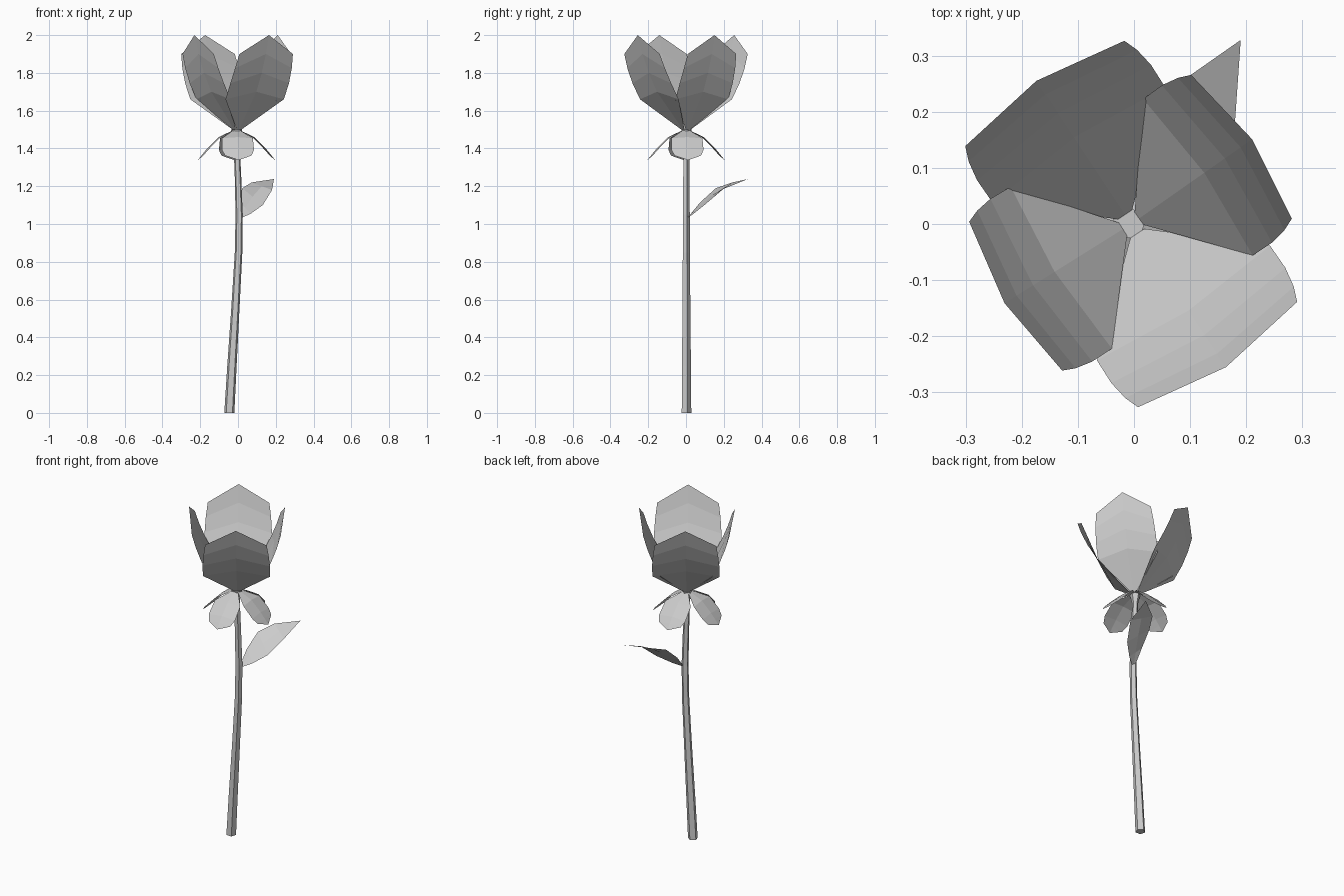
import bpy
import bmesh
from math import sin, cos, pi, radians
from mathutils import Vector, Matrix

cube = bpy.data.objects.get("Cube")
if cube:
    bpy.data.objects.remove(cube)

# One plain grey for the whole flower
grey = bpy.data.materials.new("soft_grey")
grey.use_nodes = True
colour = (0.6, 0.6, 0.6, 1)
grey.diffuse_color = colour
grey.node_tree.nodes["Principled BSDF"].inputs["Base Color"].default_value = colour


def finish(name, bm):
    mesh = bpy.data.meshes.new(name)
    bm.to_mesh(mesh)
    bm.free()
    mesh.materials.append(grey)
    obj = bpy.data.objects.new(name, mesh)
    bpy.context.collection.objects.link(obj)
    return obj


def blade(name, rows, angle, origin=(0, 0), reach=1, width=1):
    """Thin folded sheet along a midrib. Each row holds:
    reach, height, half width, edge setback, edge drop, sideways tilt."""
    bm = bmesh.new()
    grid = []
    for r, z, half, back, drop, tilt in rows:
        grid.append([bm.verts.new(((r - back * abs(s)) * reach, s * half * width,
                                   z - drop * abs(s) + tilt * s))
                     for s in (-1, 0, 1)])
    for a, b in zip(grid, grid[1:]):
        for i in range(2):
            bm.faces.new((a[i], a[i + 1], b[i + 1], b[i]))
    bmesh.ops.remove_doubles(bm, verts=bm.verts, dist=0.0005)
    bm.transform(Matrix.Translation((*origin, 0)) @ Matrix.Rotation(radians(angle), 4, "Z"))
    return finish(name, bm)


# Stem: tapered five-sided tube with a gentle bend and a flared top
path = [(-0.046, 0, 0.028), (-0.032, 0.25, 0.026), (-0.014, 0.55, 0.023),
        (0.003, 0.85, 0.021), (0.006, 1.05, 0.02), (0, 1.25, 0.018),
        (-0.008, 1.44, 0.017), (-0.008, 1.5, 0.031)]
bm = bmesh.new()
rings = [[bm.verts.new((x + r * cos(pi / 2 + k * 2 * pi / 5),
                        r * sin(pi / 2 + k * 2 * pi / 5), z)) for k in range(5)]
         for x, z, r in path]
for a, b in zip(rings, rings[1:]):
    for k in range(5):
        n = (k + 1) % 5
        bm.faces.new((a[k], a[n], b[n], b[k]))
bm.faces.new(rings[0][::-1])
bm.faces.new(rings[-1])
finish("stem", bm)

# Petals: a wider outer pair and a more upright inner pair
petal_rows = [(0.02, 1.5, 0.015, 0, 0, 0),
              (0.185, 1.7, 0.185, 0.016, 0.04, 0),
              (0.237, 1.8, 0.186, 0.02, 0.055, 0),
              (0.277, 1.9, 0.18, 0.024, 0.075, 0),
              (0.306, 2.0, 0.17, 0.027, 0.1, 0)]
for name, angle, reach, width in (("petal_front", -56.5, 1, 1),
                                  ("petal_back", 123.5, 1, 1),
                                  ("petal_left", 35, 0.86, 0.92),
                                  ("petal_right", 212, 0.87, 0.92)):
    blade(name, petal_rows, angle, (-0.005, 0), reach, width)

# Sepals: four drooping blades beneath the petals
sepal_rows = [(0.01, 1.5, 0.012, 0, 0, 0),
              (0.095, 1.46, 0.082, 0, 0.006, 0),
              (0.155, 1.4, 0.085, 0, 0.008, 0),
              (0.18, 1.37, 0.07, 0, 0.008, 0),
              (0.205, 1.338, 0, 0, 0, 0)]
for i, side in enumerate(("left", "back", "right", "front")):
    blade("sepal_" + side, sepal_rows, i * 90 + 3, (-0.008, 0))

# Leaf: single twisted blade part way up the stem
leaf_rows = [(0, 1.03, 0.006, 0, 0, 0),
             (0.06, 1.085, 0.035, 0, 0, 0.03),
             (0.14, 1.145, 0.062, 0, 0, 0.045),
             (0.24, 1.2, 0.062, 0, 0, 0.02),
             (0.37, 1.238, 0, 0, 0, 0)]
blade("leaf", leaf_rows, 60.5, (0.008, 0.006))
